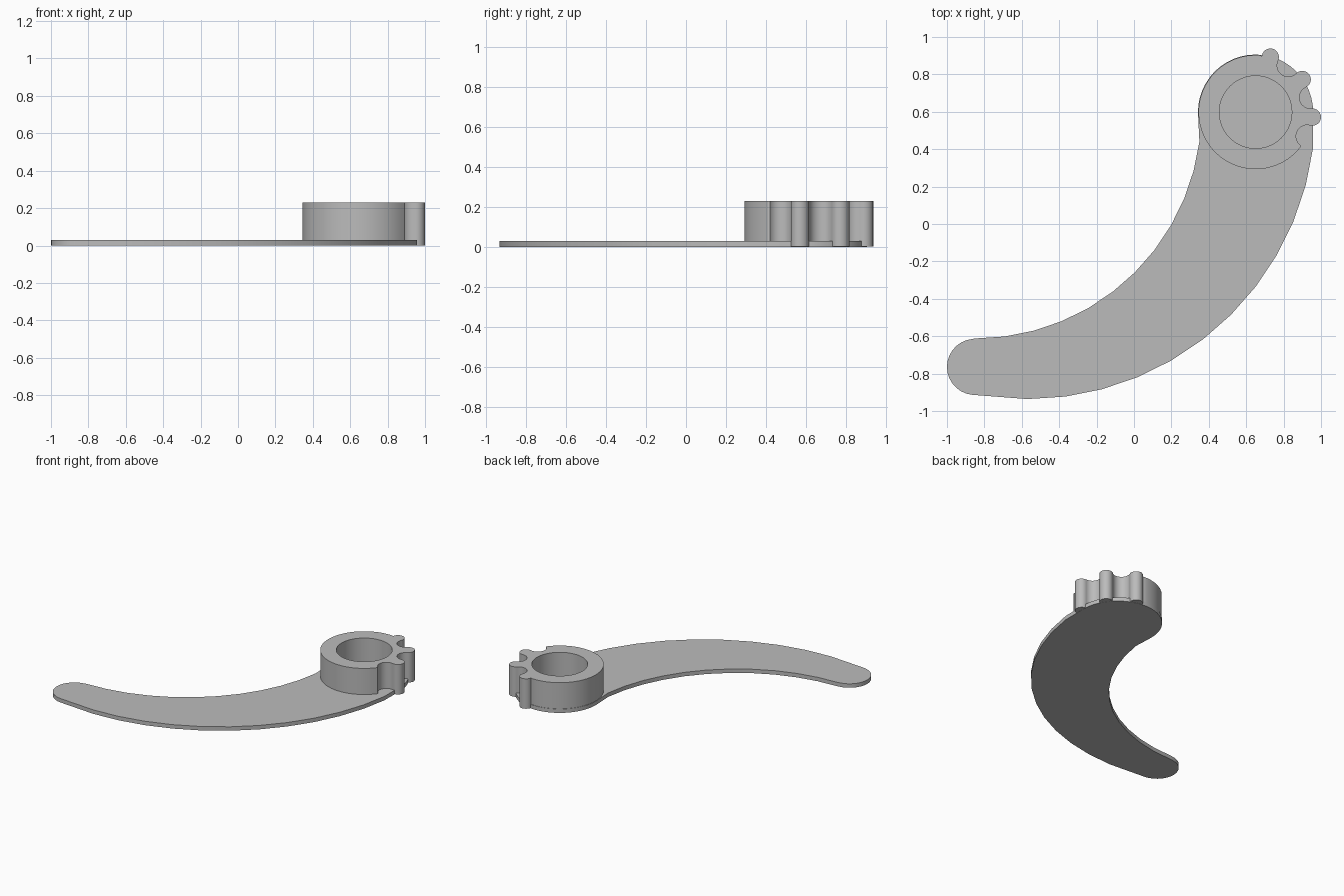
import bpy
import bmesh
from math import cos, sin, radians

cube = bpy.data.objects.get("Cube")
if cube:
    bpy.data.objects.remove(cube, do_unlink=True)

GREY = (0.5, 0.5, 0.5, 1)
grey = bpy.data.materials.new("plain grey")
grey.use_nodes = True
grey.diffuse_color = GREY
grey.node_tree.nodes["Principled BSDF"].inputs["Base Color"].default_value = GREY

HUB = (0.65, 0.598)      # centre of the toothed ring
HUB_R = 0.305
PLATE_H, RING_H = 0.03, 0.23


def arc(centre, r, start, end, steps):
    """Points along an arc, angles in degrees."""
    angles = [radians(start + (end - start) * i / steps) for i in range(steps + 1)]
    return [(centre[0] + r * cos(a), centre[1] + r * sin(a)) for a in angles]


def extrude_outline(name, loops, z0, z1):
    """Solid from closed flat outlines; later loops are holes."""
    curve = bpy.data.curves.new(name, "CURVE")
    curve.dimensions = "2D"
    curve.fill_mode = "BOTH"
    curve.extrude = (z1 - z0) / 2
    for loop in loops:
        spline = curve.splines.new("POLY")
        spline.points.add(len(loop) - 1)
        for point, (x, y) in zip(spline.points, loop):
            point.co = (x, y, 0, 1)
        spline.use_cyclic_u = True
    temp = bpy.data.objects.new(name + " outline", curve)
    bpy.context.collection.objects.link(temp)
    bpy.context.view_layer.update()
    evaluated = temp.evaluated_get(bpy.context.evaluated_depsgraph_get())
    mesh = bpy.data.meshes.new_from_object(evaluated)
    bpy.data.objects.remove(temp, do_unlink=True)

    bm = bmesh.new()
    bm.from_mesh(mesh)
    bmesh.ops.translate(bm, verts=bm.verts, vec=(0, 0, (z0 + z1) / 2))
    bmesh.ops.remove_doubles(bm, verts=bm.verts, dist=0.0002)
    bmesh.ops.recalc_face_normals(bm, faces=bm.faces)
    bm.to_mesh(mesh)
    bm.free()
    mesh.materials.clear()
    mesh.materials.append(grey)
    obj = bpy.data.objects.new(name, mesh)
    bpy.context.collection.objects.link(obj)
    bpy.ops.object.select_all(action="DESELECT")
    obj.select_set(True)
    bpy.context.view_layer.objects.active = obj
    bpy.ops.object.shade_smooth_by_angle(angle=radians(30))
    return obj


# Curved flat arm: outer sweep, hub end, inner sweep, rounded tip
arm = arc((-0.57, 0.604), 1.54, -90, -7.5, 11)
arm += arc(HUB, HUB_R + 0.003, 0, 180, 24)
arm += arc((-0.85, 0.598), 1.21, -7.5, -90, 11)
arm += arc((-0.85, -0.764), 0.15, 95, 265, 14)
extrude_outline("curved_arm", [arm], 0, PLATE_H)

# Ring with three round teeth and scallops between them
TOOTH_R, SCALLOP_R = 0.046, 0.06
ring = arc(HUB, HUB_R, 86, 322, 40)
for i in range(3):
    scallop, tooth = -25 + 40 * i, -5 + 40 * i
    centre = arc(HUB, HUB_R, scallop, scallop, 1)[0]
    ring += arc(centre, SCALLOP_R, scallop - 100, scallop - 260, 12)
    centre = arc(HUB, HUB_R, tooth, tooth, 1)[0]
    ring += arc(centre, TOOTH_R, tooth - 98, tooth + 98, 12)
bore = arc(HUB, 0.194, 0, 352.5, 47)
extrude_outline("toothed_ring", [ring, bore], 0.001, RING_H)
